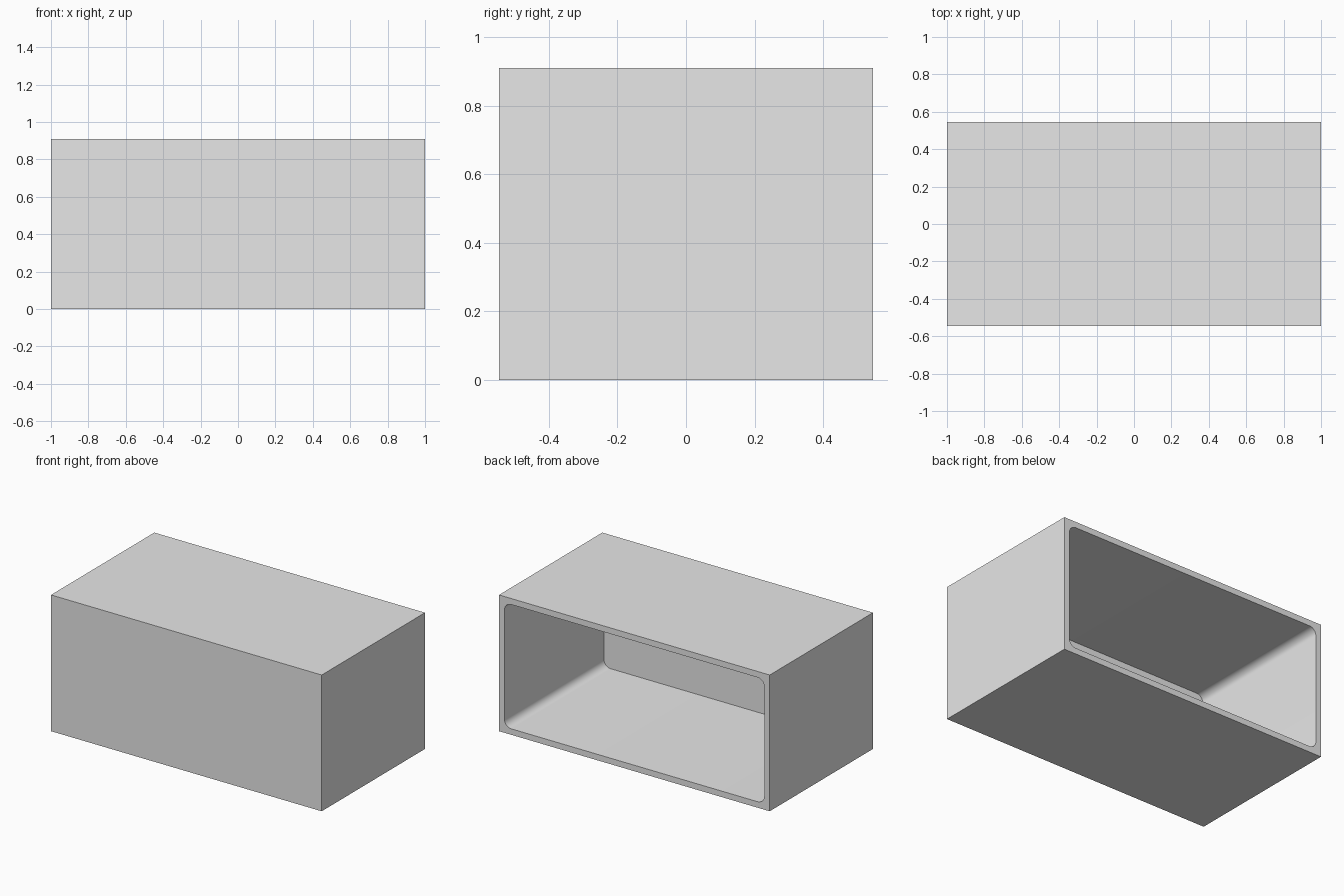
import bpy, bmesh
from math import cos, sin, pi

# Remove the default object
cube = bpy.data.objects.get("Cube")
if cube:
    bpy.data.objects.remove(cube, do_unlink=True)

HALF_W, HALF_D, HEIGHT = 1.0, 0.545, 0.91
WALL, RADIUS, STEPS = 0.04, 0.05, 12

# Material
grey = bpy.data.materials.new("light grey")
grey.use_nodes = True
colour = (0.8, 0.8, 0.8, 1)
grey.diffuse_color = colour
grey.node_tree.nodes["Principled BSDF"].inputs["Base Color"].default_value = colour

bm = bmesh.new()
signs = [(1, 1), (-1, 1), (-1, -1), (1, -1)]
mid = HEIGHT / 2


def outer_ring(y):
    return [bm.verts.new((sx * HALF_W, y, mid + sz * mid)) for sx, sz in signs]


def inner_ring(y):
    """Rounded rectangle, as one arc of vertices per corner."""
    arcs = []
    for k, (sx, sz) in enumerate(signs):
        cx = sx * (HALF_W - WALL - RADIUS)
        cz = mid + sz * (mid - WALL - RADIUS)
        angles = [(k + i / STEPS) * pi / 2 for i in range(STEPS + 1)]
        arcs.append([bm.verts.new((cx + RADIUS * cos(a), y, cz + RADIUS * sin(a)))
                     for a in angles])
    return arcs


def wall_strip(a, b):
    for i in range(len(a)):
        j = (i + 1) % len(a)
        bm.faces.new((a[i], a[j], b[j], b[i]))


# Outer shell, with a closed front
front, back = outer_ring(-HALF_D), outer_ring(HALF_D)
bm.faces.new(front)
wall_strip(front, back)

# Rounded cavity, open at the back
opening, deep = inner_ring(HALF_D), inner_ring(-HALF_D + WALL)
mouth, floor = sum(opening, []), sum(deep, [])
wall_strip(mouth, floor)
bm.faces.new(floor)

# Flat rim joining the shell to the cavity
for k in range(4):
    n = (k + 1) % 4
    for a, b in zip(opening[k], opening[k][1:]):
        bm.faces.new((back[k], a, b))
    bm.faces.new((back[k], opening[k][-1], opening[n][0], back[n]))

bmesh.ops.recalc_face_normals(bm, faces=bm.faces)
mesh = bpy.data.meshes.new("open_box")
bm.to_mesh(mesh)
bm.free()
mesh.materials.append(grey)

box = bpy.data.objects.new("open_box", mesh)
bpy.context.collection.objects.link(box)
bpy.ops.object.select_all(action='DESELECT')
box.select_set(True)
bpy.context.view_layer.objects.active = box
bpy.ops.object.shade_smooth_by_angle(angle=pi / 6)
